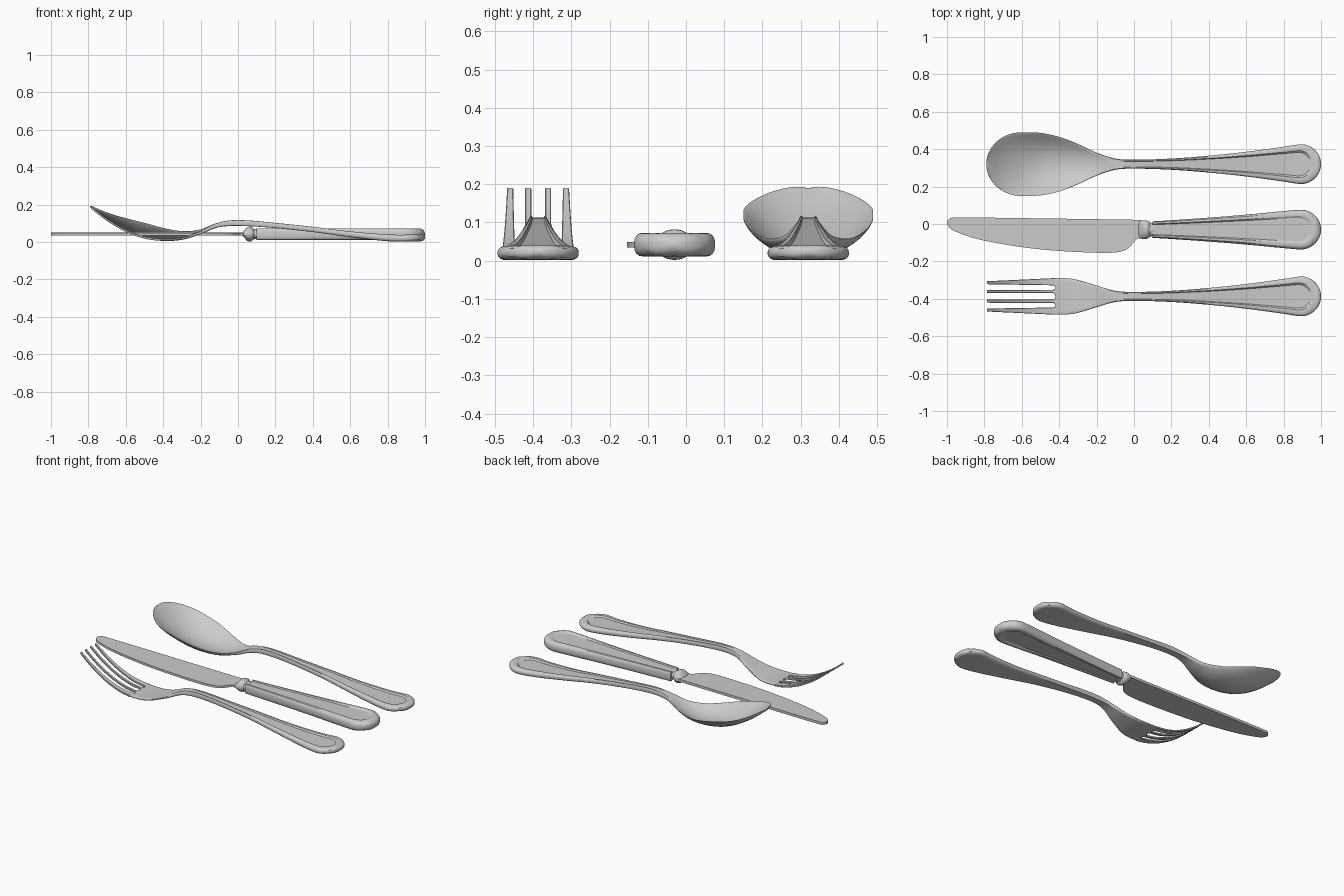
import bpy, bmesh, math
from math import sqrt, cos, sin, pi

if "Cube" in bpy.data.objects:
    bpy.data.objects.remove(bpy.data.objects["Cube"])


def curve(keys):
    """Smooth interpolation through (x, value) keys."""
    keys = sorted(keys)
    n = len(keys)
    tan = []
    for i in range(n):
        a, b = keys[max(i - 1, 0)], keys[min(i + 1, n - 1)]
        tan.append((b[1] - a[1]) / (b[0] - a[0]))

    def f(x):
        if x <= keys[0][0]:
            return keys[0][1]
        for i in range(n - 1):
            (x0, v0), (x1, v1) = keys[i], keys[i + 1]
            if x <= x1:
                h = x1 - x0
                t = (x - x0) / h
                return (v0 * (2*t**3 - 3*t*t + 1) + v1 * (3*t*t - 2*t**3)
                        + h * tan[i] * (t**3 - 2*t*t + t) + h * tan[i + 1] * (t**3 - t*t))
        return keys[-1][1]
    return f


def cap(x, start, end):
    """1 before start, falling along an ellipse to 0 at end (either direction)."""
    t = min(max((x - start) / (end - start), 0), 1)
    return sqrt(max(0, 1 - t * t))


def loft(name, rings, y0=0.0):
    """Skin a list of equal-length point rings and close both ends."""
    bm = bmesh.new()
    rows = [[bm.verts.new((x, y + y0, z)) for x, y, z in r] for r in rings]
    n = len(rows[0])
    for a, b in zip(rows, rows[1:]):
        for i in range(n):
            j = (i + 1) % n
            bm.faces.new((a[i], a[j], b[j], b[i]))
    bm.faces.new(rows[0])
    bm.faces.new(rows[-1])
    bmesh.ops.remove_doubles(bm, verts=bm.verts, dist=1e-5)
    return finish(name, bm)


def finish(name, bm, angle=28):
    bmesh.ops.recalc_face_normals(bm, faces=bm.faces)
    me = bpy.data.meshes.new(name)
    bm.to_mesh(me)
    bm.free()
    ob = bpy.data.objects.new(name, me)
    bpy.context.collection.objects.link(ob)
    bpy.ops.object.select_all(action='DESELECT')
    ob.select_set(True)
    bpy.context.view_layer.objects.active = ob
    bpy.ops.object.shade_smooth_by_angle(angle=math.radians(angle))
    return ob


def section(x, w0, w, zc, th, depth, lift=0.0, both=False):
    """Handle cross-section: sunk panel inside a rounded border."""
    p = 0.60 * w0 * cap(x, 0.875, 0.945)
    q = 0.69 * w0 * cap(x, 0.875, 0.957)
    if x < 0:
        p, q = 0.60 * w, 0.69 * w
    d = depth * min(1, q / (0.42 * w0))
    half = [(p * k, 0.49 * th - d) for k in (0, 0.33, 0.67, 1)]
    half += [(q + (w - q) * f, k * th) for f, k in
             ((0, 0.49), (0.3, 0.5), (0.6, 0.47), (0.82, 0.38), (0.95, 0.25), (1, 0.1))]
    low = half if both else [(y, z + (d if i < 4 else 0)) for i, (y, z) in enumerate(half)]

    def pt(y, z):
        up = lift * (abs(y) / w) ** 2.2 if w > 1e-6 else 0
        return (x, y, zc + z + up)
    top = [pt(-y, z) for y, z in reversed(half[1:])] + [pt(y, z) for y, z in half]
    bot = [pt(y, -z) for y, z in reversed(low)] + [pt(-y, -z) for y, z in low[1:]]
    return top + bot


def stations(x0, round_start):
    """x positions, denser toward the rounded ends."""
    xs = [1 - 0.13 * (1 - cos(i / 40 * pi / 2)) for i in range(41)]
    end = x0 + 0.19 if round_start else x0
    xs += [0.87 + (end - 0.87) * i / 80 for i in range(1, 81)]
    if round_start:
        xs += [x0 + 0.19 * (1 - cos(i / 24 * pi / 2)) for i in range(23, -1, -1)]
    return xs


# shared handle curves
HANDLE = [(1, .106), (.89, .106), (.8, .093), (.6, .066), (.4, .045), (.2, .030), (0, .024), (-.1, .030)]
centre = curve([(1, .023), (.9, .020), (.8, .022), (.6, .041), (.4, .067), (.2, .088), (.05, .1),
                (-.05, .1), (-.12, .086), (-.2, .050), (-.3, .018), (-.4, .012), (-.5, .024),
                (-.6, .060), (-.7, .118), (-.79, .188)])
thick = curve([(1, .038), (.8, .036), (.5, .029), (.2, .028), (0, .031), (-.1, .026),
               (-.2, .018), (-.3, .013), (-.8, .012)])
groove = curve([(1, .008), (.3, .007), (.1, .006), (-.02, .004), (-.1, 0), (-.2, 0)])

# spoon
spoon_w = curve(HANDLE + [(-.2, .062), (-.3, .108), (-.4, .146), (-.5, .167), (-.6, .170), (-.8, .170)])
bowl = curve([(0, 0), (-.1, 0), (-.2, .012), (-.3, .038), (-.4, .062), (-.5, .077),
              (-.6, .066), (-.7, .038), (-.79, .004)])
rings = []
for x in stations(-.79, True):
    w0 = spoon_w(x)
    w = w0 * cap(x, .89, 1) * cap(x, -.6, -.79)
    th = thick(x) * cap(x, .975, 1) * cap(x, -.78, -.79)
    rings.append(section(x, w0, w, centre(x), th, groove(x), bowl(x)))
loft("spoon", rings, .32)

# fork handle and palm
FORK_Y = -.387
ROOT = -.42
fork_w = curve(HANDLE + [(-.2, .058), (-.3, .088), (-.36, .097), (-.42, .098)])
rings = []
for x in stations(ROOT, False):
    w0 = fork_w(x)
    th = thick(x) * cap(x, .975, 1)
    rings.append(section(x, w0, w0 * cap(x, .89, 1), centre(x), th, groove(x)))
loft("fork_body", rings, FORK_Y)

# fork tines: (inner root, outer root, inner tip, outer tip), slots with round ends
for side in (1, -1):
    for name, ir, outr, it, ot, mid in (("inner", .018, .035, .018, .034, 0),
                                        ("outer", .059, .098, .065, .081, .047)):
        rings = []
        xs = [ROOT - .018 * (1 - cos(i / 8 * pi / 2)) for i in range(9)]
        xs += [-.438 - .347 * i / 24 for i in range(1, 25)]
        for x in xs:
            t = (x - ROOT) / (-.785 - ROOT)
            s = sqrt(max(0, 1 - max(0, 1 - (ROOT - x) / .018) ** 2))
            a = mid + (ir + (it - ir) * t - mid) * s
            b = outr + (ot - outr) * t
            if name == "inner":
                b = .047 + (b - .047) * s
            z, h = centre(x), .006
            c = min(.002, (b - a) * .15)
            rings.append([(x, side * y, z + dz) for y, dz in
                          ((a, -h + c), (a, h - c), (a + c, h), (b - c, h),
                           (b, h - c), (b, -h + c), (b - c, -h), (a + c, -h))])
        loft(f"fork_tine_{name}_{'left' if side > 0 else 'right'}", rings, FORK_Y)

# knife handle
KNIFE_Y, KNIFE_Z = -.03, .042
knife_w = curve([(1, .106), (.89, .106), (.8, .099), (.6, .080), (.4, .064), (.2, .050), (.1, .044)])
rings = []
for x in stations(.1, False):
    w0 = knife_w(x)
    th = .062 * cap(x, .965, 1)
    rings.append(section(x, w0, w0 * cap(x, .89, 1), KNIFE_Z, th, .006, both=True))
loft("knife_handle", rings, KNIFE_Y)

# knife bolster
rings = []
for x, ry, rz in ((.025, .044, .009), (.035, .048, .020), (.046, .050, .034), (.058, .050, .040),
                  (.07, .049, .039), (.08, .044, .032), (.086, .037, .027), (.098, .036, .026), (.11, .036, .026)):
    rings.append([(x, ry * cos(k * pi / 16), KNIFE_Z + rz * sin(k * pi / 16)) for k in range(32)])
loft("knife_bolster", rings, KNIFE_Y)

# knife blade: flat plate between spine and cutting edge
spine = curve([(-1, .012), (-.985, .030), (-.96, .035), (-.5, .030), (.04, .022)])
edge = curve([(-1, .002), (-.985, -.022), (-.95, -.042), (-.85, -.077), (-.7, -.108), (-.55, -.130),
              (-.4, -.144), (-.25, -.152), (-.13, -.154), (-.07, -.147), (-.03, -.130),
              (-.005, -.103), (.012, -.083), (.04, -.072)])
rings = []
for i in range(121):
    x = -1 + 1.04 * (1 - cos(i / 120 * pi)) / 2
    a, b = spine(x), edge(x)
    rings.append([(x, a, KNIFE_Z - .008), (x, a, KNIFE_Z + .008),
                  (x, b, KNIFE_Z + .007), (x, b, KNIFE_Z - .007)])
loft("knife_blade", rings)
